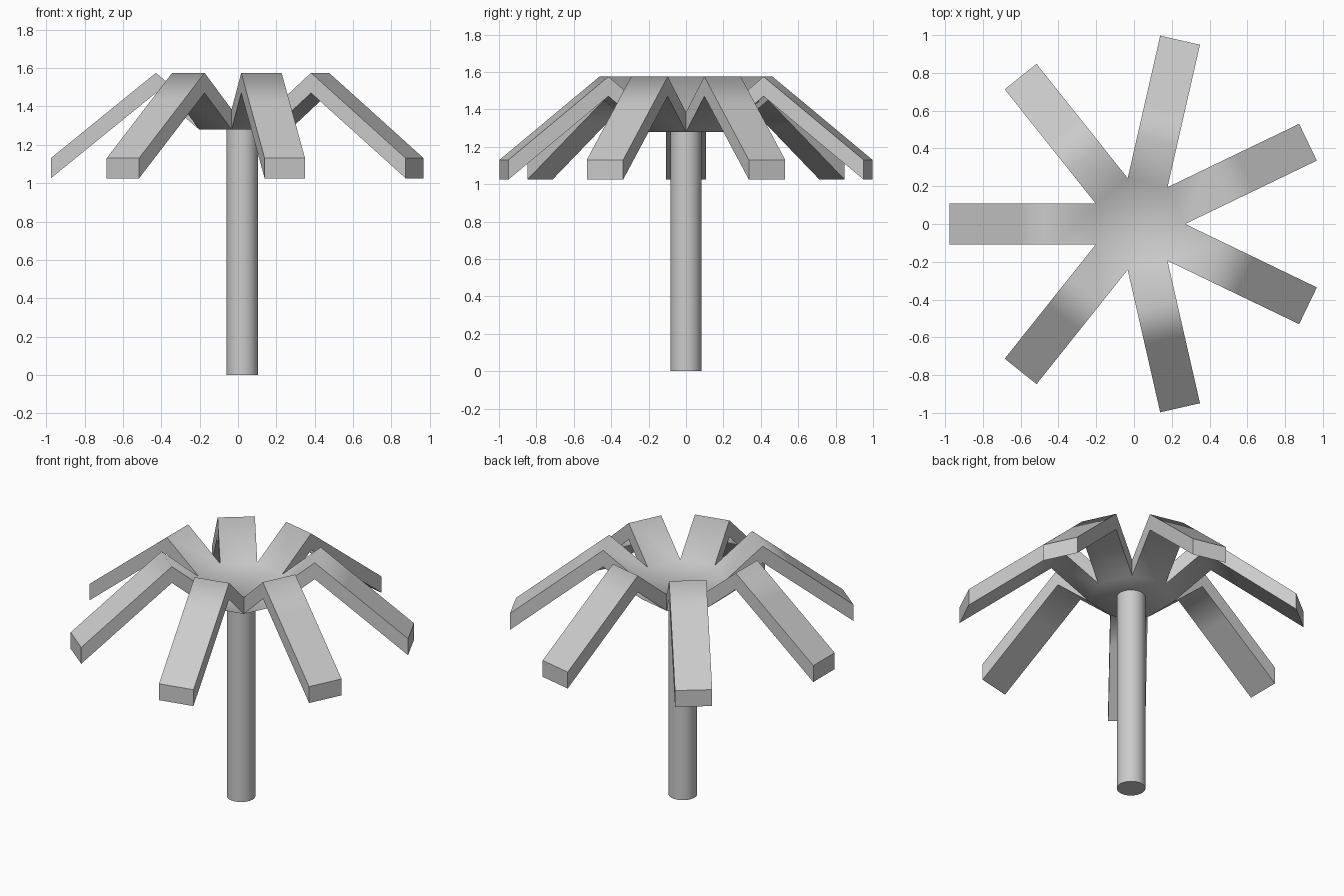
import bpy, bmesh, math
from mathutils import Matrix, Vector

if "Cube" in bpy.data.objects:
    bpy.data.objects.remove(bpy.data.objects["Cube"])

CX = 0.022          # trunk axis, offset so the whole is centred
N = 7
HW = 0.108          # half width of a frond
THICK = 0.105       # vertical thickness
HUB = HW / math.tan(math.pi / N)
# top profile of a frond: radius, height
PROFILE = [(HUB, 1.385), (0.45, 1.575), (0.63, 1.429), (0.998, 1.13)]

# Crown: heptagonal hub with seven bent fronds
bm = bmesh.new()
smooth_faces = set()
hub_top, hub_bottom = [], []
for i in range(N):
    rot = Matrix.Rotation(math.pi + i * math.tau / N, 3, 'Z')

    def v(r, y, z):
        return bm.verts.new(rot @ Vector((r, y, z)) + Vector((CX, 0, 0)))

    rings = [(v(r, -HW, z), v(r, HW, z), v(r, HW, z - THICK), v(r, -HW, z - THICK))
             for r, z in PROFILE]
    for a, b in zip(rings, rings[1:]):
        for k in range(4):
            n = (k + 1) % 4
            f = bm.faces.new((a[k], b[k], b[n], a[n]))
            f.material_index = 1 if k in (0, 2) else 0   # tag tops and undersides
    bm.faces.new(rings[-1])
    hub_top.extend(rings[0][:2])
    hub_bottom.extend((rings[0][3], rings[0][2]))
for loop in (hub_top, hub_bottom):
    bm.faces.new(loop).material_index = 1
bmesh.ops.remove_doubles(bm, verts=bm.verts, dist=0.001)
bmesh.ops.recalc_face_normals(bm, faces=bm.faces)

# Smooth bend along the fronds, crisp rims
for f in bm.faces:
    f.smooth = True
for e in bm.edges:
    e.smooth = all(f.material_index == 1 for f in e.link_faces)
for f in bm.faces:
    f.material_index = 0
mesh = bpy.data.meshes.new("crown")
bm.to_mesh(mesh)
bm.free()
bpy.context.collection.objects.link(bpy.data.objects.new("crown", mesh))

# Trunk
bpy.ops.mesh.primitive_cylinder_add(vertices=32, radius=0.083, depth=1.28,
                                    location=(CX, 0, 0.64))
trunk = bpy.context.object
trunk.name = "trunk"
bpy.ops.object.shade_smooth_by_angle(angle=math.radians(40))
